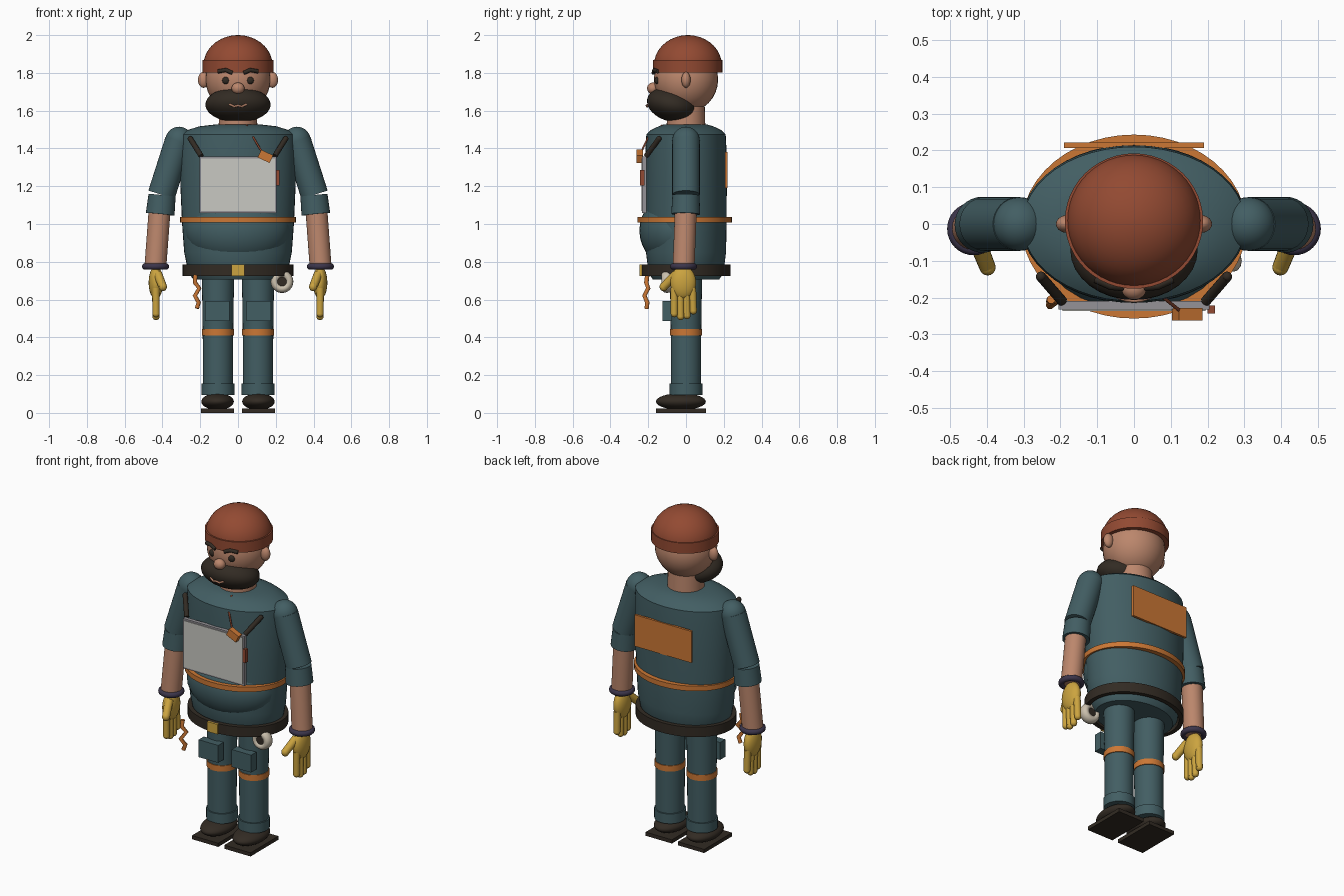
import bpy, bmesh, math
from mathutils import Vector, Matrix

if "Cube" in bpy.data.objects:
    bpy.data.objects.remove(bpy.data.objects["Cube"])

def material(name, r, g, b):
    m = bpy.data.materials.new(name)
    m.diffuse_color = (r, g, b, 1)
    m.use_nodes = True
    m.node_tree.nodes["Principled BSDF"].inputs["Base Color"].default_value = m.diffuse_color
    return m

TEAL = material("teal cloth", 0.055, 0.112, 0.125)
RUST = material("rust wool", 0.29, 0.068, 0.032)
SKIN = material("skin", 0.50, 0.24, 0.15)
DARK = material("dark brown", 0.032, 0.024, 0.017)
YELLOW = material("yellow leather", 0.60, 0.37, 0.05)
ORANGE = material("orange", 0.60, 0.185, 0.035)
PANEL = material("light grey", 0.58, 0.58, 0.54)
FRAME = material("mid grey", 0.30, 0.29, 0.31)
PURPLE = material("dark purple", 0.045, 0.036, 0.07)
CREAM = material("cream", 0.60, 0.53, 0.42)

def finish(name, bm, mat, angle=35):
    bmesh.ops.recalc_face_normals(bm, faces=bm.faces)
    me = bpy.data.meshes.new(name)
    bm.to_mesh(me)
    bm.free()
    for p in me.polygons:
        p.use_smooth = True
    me.set_sharp_from_angle(angle=math.radians(angle))
    me.materials.append(mat)
    ob = bpy.data.objects.new(name, me)
    bpy.context.collection.objects.link(ob)
    return ob

def ball(name, c, r, mat, rot=(0, 0, 0), seg=32):
    bm = bmesh.new()
    bmesh.ops.create_uvsphere(bm, u_segments=seg, v_segments=seg // 2, radius=1)
    ob = finish(name, bm, mat)
    ob.scale = r if isinstance(r, tuple) else (r, r, r)
    ob.location, ob.rotation_euler = c, rot
    return ob

def box(name, c, size, mat, rot=(0, 0, 0)):
    bm = bmesh.new()
    bmesh.ops.create_cube(bm, size=1)
    ob = finish(name, bm, mat)
    ob.scale, ob.location, ob.rotation_euler = size, c, rot
    return ob

def tube(name, a, b, r1, r2, mat, seg=32):
    """Tapered cylinder between two points."""
    a, b = Vector(a), Vector(b)
    q = (b - a).to_track_quat('Z', 'Y')
    bm = bmesh.new()
    bmesh.ops.create_cone(bm, cap_ends=True, segments=seg, radius1=r1, radius2=r2, depth=(b - a).length,
                          matrix=Matrix.Translation((a + b) / 2) @ q.to_matrix().to_4x4())
    return finish(name, bm, mat)

def loft(name, rings, mat, closed=False, seg=48, angle=35):
    """Stack of ellipses (z, rx, ry, centre y); closed joins last to first."""
    bm = bmesh.new()
    loops = [[bm.verts.new((rx * math.cos(t), cy + ry * math.sin(t), z))
              for t in (2 * math.pi * i / seg for i in range(seg))] for z, rx, ry, cy in rings]
    pairs = list(zip(loops, loops[1:]))
    if closed:
        pairs.append((loops[-1], loops[0]))
    else:
        bm.faces.new(loops[0])
        bm.faces.new(loops[-1])
    for lo, hi in pairs:
        for i in range(seg):
            j = (i + 1) % seg
            bm.faces.new((lo[i], lo[j], hi[j], hi[i]))
    return finish(name, bm, mat, angle)

def band(name, z0, z1, rx, ry, cy, t, mat):
    return loft(name, [(z0, rx, ry, cy), (z1, rx, ry, cy), (z1, rx - t, ry - t, cy), (z0, rx - t, ry - t, cy)], mat, True)

def cord(name, pts, r, mat):
    cu = bpy.data.curves.new(name, 'CURVE')
    cu.dimensions, cu.bevel_depth, cu.bevel_resolution, cu.use_fill_caps = '3D', r, 2, True
    sp = cu.splines.new('POLY')
    sp.points.add(len(pts) - 1)
    for p, co in zip(sp.points, pts):
        p.co = (*co, 1)
    cu.materials.append(mat)
    ob = bpy.data.objects.new(name, cu)
    bpy.context.collection.objects.link(ob)
    return ob

def donut(name, c, R, r, mat, direction=(0, 0, 1), squash=1.0):
    bm = bmesh.new()
    n, m = 32, 12
    v = [[bm.verts.new(((R + r * math.cos(q)) * math.cos(p), (R + r * math.cos(q)) * math.sin(p), squash * r * math.sin(q)))
          for q in (2 * math.pi * j / m for j in range(m))] for p in (2 * math.pi * i / n for i in range(n))]
    for i in range(n):
        for j in range(m):
            k, l = (i + 1) % n, (j + 1) % m
            bm.faces.new((v[i][j], v[k][j], v[k][l], v[i][l]))
    ob = finish(name, bm, mat, 60)
    ob.location = c
    ob.rotation_euler = Vector(direction).to_track_quat('Z', 'Y').to_euler()
    return ob

# Head, beard and face
ball("head", (0, 0, 1.765), (0.172, 0.17, 0.175), SKIN)
tube("neck", (0, 0, 1.50), (0, 0, 1.66), 0.103, 0.098, SKIN)
ball("beard", (0, -0.072, 1.632), (0.173, 0.137, 0.09), DARK, (math.radians(-14), 0, 0))
ball("nose", (0, -0.175, 1.718), (0.034, 0.031, 0.031), SKIN)
cord("mouth", [(-0.045, -0.198, 1.634), (-0.02, -0.206, 1.622), (0, -0.208, 1.627),
               (0.02, -0.206, 1.622), (0.045, -0.198, 1.634)], 0.006, SKIN)
for s in (-1, 1):
    ball("ear", (s * 0.182, 0, 1.763), (0.03, 0.024, 0.042), SKIN)
    ball("eye", (s * 0.064, -0.153, 1.76), (0.02, 0.014, 0.02), DARK, seg=16)
    cord("eyebrow", [(s * 0.03, -0.172, 1.80), (s * 0.065, -0.168, 1.815), (s * 0.105, -0.15, 1.808)], 0.011, DARK)

# Knitted cap
dome = [(1.84 + 0.16 * math.sin(a), 0.183 * math.cos(a), 0.18 * math.cos(a), 0.01)
        for a in (math.radians(d) for d in (0, 10, 20, 30, 40, 50, 60, 70, 80, 88))]
loft("cap_dome", dome, RUST)
loft("cap_brim", [(1.803, 0.188, 0.184, 0.008), (1.867, 0.188, 0.184, 0.008)], RUST)

# Torso and belly
loft("torso", [(0.705, 0.235, 0.175, 0), (0.74, 0.262, 0.198, 0), (0.85, 0.285, 0.212, 0), (1.0, 0.296, 0.215, 0),
               (1.2, 0.305, 0.216, 0), (1.4, 0.307, 0.214, 0), (1.475, 0.303, 0.21, 0), (1.498, 0.265, 0.185, 0),
               (1.517, 0.205, 0.145, 0), (1.527, 0.12, 0.115, -0.005)], TEAL)
ball("belly", (0, -0.04, 0.965), (0.28, 0.207, 0.205), TEAL)
band("waist_stripe", 1.007, 1.037, 0.306, 0.25, -0.007, 0.035, ORANGE)
band("belt", 0.726, 0.786, 0.293, 0.236, 0, 0.025, DARK)
box("belt_buckle", (0, -0.233, 0.756), (0.07, 0.024, 0.06), YELLOW)
box("back_plate", (0, 0.214, 1.285), (0.38, 0.014, 0.19), ORANGE)

# Chest panel with straps
box("panel_frame", (0, -0.221, 1.208), (0.41, 0.022, 0.30), FRAME)
box("panel_face", (0, -0.233, 1.208), (0.39, 0.006, 0.28), PANEL)
for s in (-1, 1):
    a, b = (s * 0.195, -0.21, 1.36), (s * 0.253, -0.143, 1.452)
    tube("strap", a, b, 0.014, 0.014, DARK, 16)
    ball("strap_end", b, 0.014, DARK, seg=12)

# Badge on a cord, and marker
cord("badge_cord", [(0.045, -0.125, 1.522), (0.08, -0.20, 1.46), (0.13, -0.24, 1.375)], 0.005, RUST)
box("badge", (0.145, -0.245, 1.358), (0.07, 0.034, 0.045), ORANGE, (0, math.radians(25), 0))
box("marker", (0.21, -0.232, 1.245), (0.02, 0.022, 0.08), RUST)

# Tape roll and frayed rope hanging from the belt
donut("tape_roll", (0.233, -0.10, 0.695), 0.038, 0.022, CREAM, (0, 1, 0), 1.35)
tube("tape_core", (0.233, -0.122, 0.695), (0.233, -0.078, 0.695), 0.025, 0.025, DARK)
cord("hanging_rope", [(-0.225, -0.205, 0.73), (-0.228, -0.21, 0.69), (-0.205, -0.20, 0.66),
                      (-0.228, -0.22, 0.62), (-0.208, -0.205, 0.585), (-0.218, -0.208, 0.553)], 0.012, ORANGE)

for s in (-1, 1):
    # Arm
    ball("shoulder", (s * 0.312, 0, 1.44), (0.073, 0.073, 0.075), TEAL)
    tube("upper_arm", (s * 0.314, 0, 1.44), (s * 0.405, 0, 1.155), 0.073, 0.073, TEAL)
    tube("sleeve_cuff", (s * 0.402, 0, 1.152), (s * 0.412, -0.002, 1.052), 0.072, 0.076, TEAL)
    tube("forearm", (s * 0.413, 0, 1.10), (s * 0.438, -0.013, 0.765), 0.058, 0.058, SKIN)
    donut("wrist_band", (s * 0.436, -0.013, 0.775), 0.055, 0.017, PURPLE)
    # Glove
    ball("glove_palm", (s * 0.435, -0.015, 0.69), (0.038, 0.068, 0.088), YELLOW)
    for i, tip in enumerate((0.525, 0.51, 0.515, 0.54)):
        y = -0.062 + i * 0.032
        a, b = (s * 0.435, y, 0.66), (s * 0.434, y * 1.05 + 0.003, tip)
        tube("finger", a, b, 0.02, 0.019, YELLOW, 16)
        ball("fingertip", b, 0.019, YELLOW, seg=16)
    a, b = (s * 0.425, -0.05, 0.735), (s * 0.398, -0.118, 0.668)
    tube("thumb", a, b, 0.024, 0.022, YELLOW, 16)
    ball("thumb_tip", b, (0.022, 0.022, 0.024), YELLOW, seg=16)

    # Leg
    x = s * 0.106
    tube("thigh", (x, 0, 0.46), (x, 0, 0.76), 0.081, 0.086, TEAL)
    tube("shin", (x, 0, 0.10), (x, 0, 0.46), 0.079, 0.081, TEAL)
    tube("leg_stripe", (x, 0, 0.41), (x, 0, 0.445), 0.085, 0.085, ORANGE)
    tube("trouser_cuff", (x, 0, 0.096), (x, 0, 0.155), 0.087, 0.087, TEAL)
    box("thigh_pocket", (s * 0.11, -0.10, 0.54), (0.13, 0.05, 0.105), TEAL)
    ball("shoe", (s * 0.108, -0.027, 0.06), (0.086, 0.132, 0.044), DARK)
    box("shoe_sole", (s * 0.108, -0.027, 0.011), (0.175, 0.265, 0.022), DARK)
